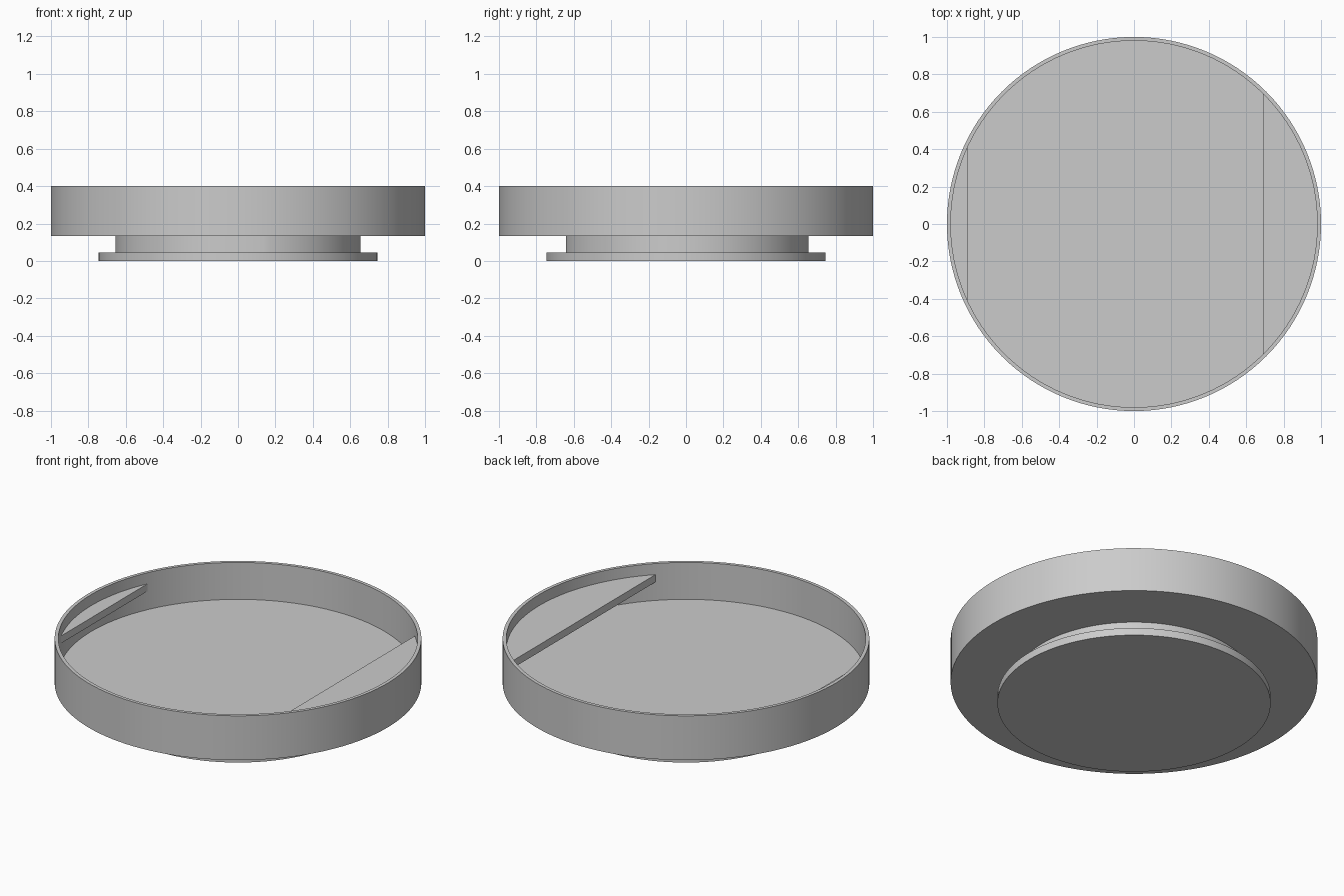
import bpy
import bmesh
from math import sin, cos, pi, acos

SEGMENTS = 128
STEP = 0.4 / 9          # sheet thickness shared by every layer

cube = bpy.data.objects.get("Cube")
if cube:
    bpy.data.objects.remove(cube, do_unlink=True)

grey = bpy.data.materials.new("light grey")
grey.use_nodes = True
grey.diffuse_color = (0.6, 0.6, 0.6, 1)
grey.node_tree.nodes["Principled BSDF"].inputs["Base Color"].default_value = (0.6, 0.6, 0.6, 1)


def finish(name, bm):
    bmesh.ops.recalc_face_normals(bm, faces=bm.faces)
    mesh = bpy.data.meshes.new(name)
    bm.to_mesh(mesh)
    bm.free()
    mesh.materials.append(grey)
    obj = bpy.data.objects.new(name, mesh)
    bpy.context.collection.objects.link(obj)
    bpy.ops.object.select_all(action='DESELECT')
    obj.select_set(True)
    bpy.context.view_layer.objects.active = obj
    bpy.ops.object.shade_smooth_by_angle(angle=pi / 6)
    return obj


def arc(radius, start, end, count):
    angles = [start + (end - start) * i / count for i in range(count + 1)]
    return [(radius * cos(a), radius * sin(a)) for a in angles]


def plate(name, outline, bottom, top):
    """Flat sheet with the given outline."""
    bm = bmesh.new()
    face = bm.faces.new([bm.verts.new((x, y, bottom)) for x, y in outline])
    side = bmesh.ops.extrude_face_region(bm, geom=[face])
    verts = [v for v in side["geom"] if isinstance(v, bmesh.types.BMVert)]
    bmesh.ops.translate(bm, verts=verts, vec=(0, 0, top - bottom))
    return finish(name, bm)


def lathe(name, profile):
    """Solid of revolution about the z axis."""
    bm = bmesh.new()
    verts = [bm.verts.new((r, 0, z)) for r, z in profile]
    edges = [bm.edges.new(pair) for pair in zip(verts, verts[1:])]
    bmesh.ops.spin(bm, geom=verts + edges, cent=(0, 0, 0), axis=(0, 0, 1),
                   angle=2 * pi, steps=SEGMENTS, use_duplicate=False)
    bmesh.ops.remove_doubles(bm, verts=bm.verts, dist=0.0001)
    return finish(name, bm)


# Round foot
plate("base_disc", arc(0.745, 0, 2 * pi, SEGMENTS)[:-1], 0, STEP)

# Neck with a small flat on its front
half = acos(0.64 / 0.655)
plate("neck", arc(0.655, -pi / 2 + half, 1.5 * pi - half, SEGMENTS), STEP, 3 * STEP)

# Open tray: floor and thin wall
lathe("tray", [(0, 3 * STEP), (1, 3 * STEP), (1, 0.4), (0.98, 0.4),
               (0.98, 4 * STEP), (0, 4 * STEP)])

# Segment-shaped shelves held inside the wall
for name, chord, middle in (("left_shelf", 0.69, 0), ("right_shelf", 0.89, pi)):
    half = acos(chord / 0.984)
    plate(name, arc(0.984, middle - half, middle + half, 40), 6.5 * STEP, 7.5 * STEP)
